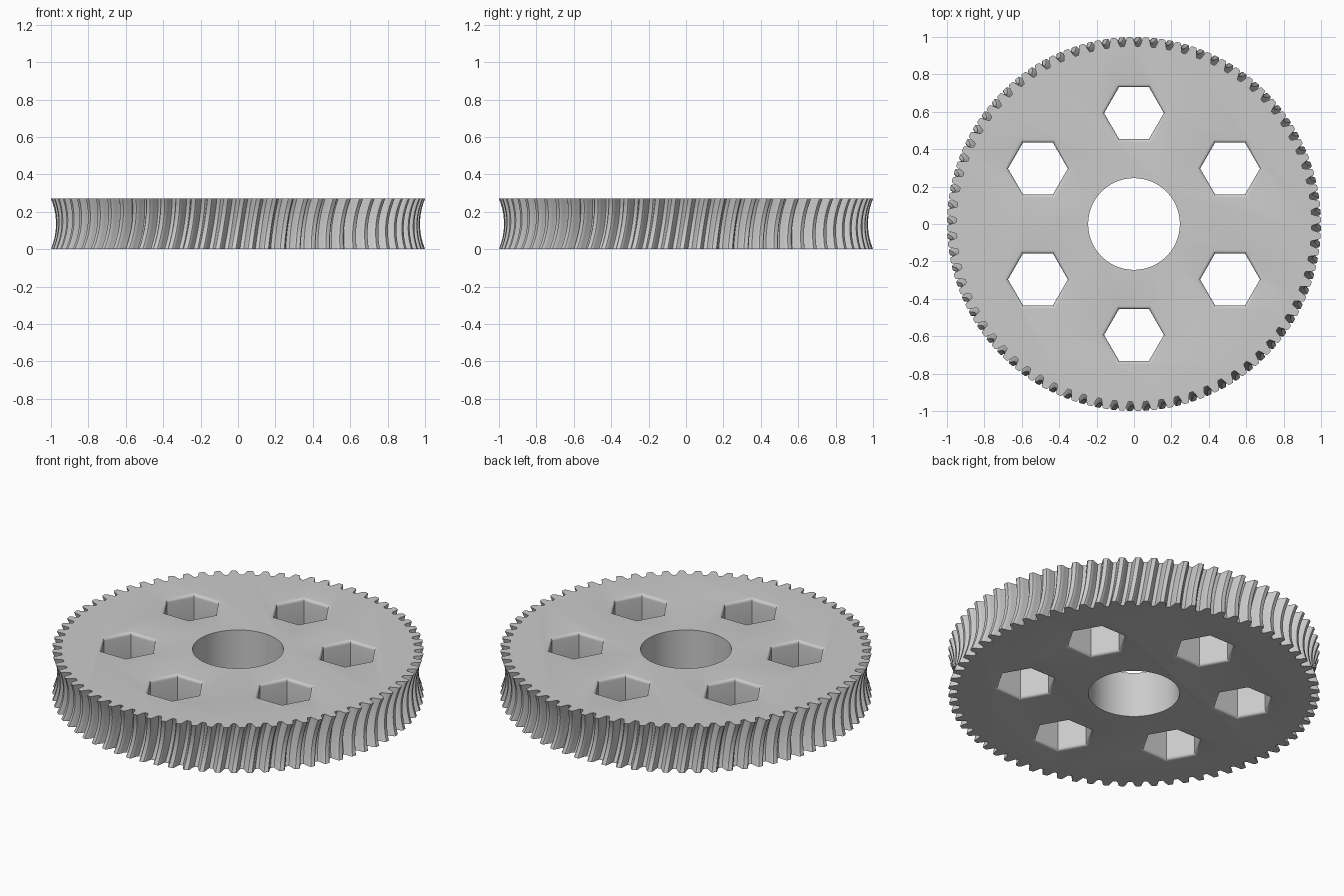
import bpy, bmesh, math
from math import sin, cos, pi

if "Cube" in bpy.data.objects:
    bpy.data.objects.remove(bpy.data.objects["Cube"])

HEIGHT, TEETH, LAYERS = 0.27, 72, 14
TWIST, SAG, DEPTH = 0.045, 0.027, 0.05
# Half tooth outline: fraction of the pitch, fraction of the tooth depth
HALF = [(-0.38, 0), (-0.31, 0.25), (-0.25, 0.6), (-0.19, 0.9), (-0.13, 1)]
TOOTH = HALF + [(-f, d) for f, d in reversed(HALF)]

steel = bpy.data.materials.new("Grey steel")
steel.use_nodes = True
GREY = (0.6, 0.6, 0.6, 1)
steel.diffuse_color = GREY
steel.node_tree.nodes["Principled BSDF"].inputs["Base Color"].default_value = GREY


def loft(name, rings):
    """Closed solid skinned through equal-length rings of points."""
    bm = bmesh.new()
    rows = [[bm.verts.new(p) for p in ring] for ring in rings]
    n = len(rows[0])
    for low, high in zip(rows, rows[1:]):
        for i in range(n):
            j = (i + 1) % n
            bm.faces.new((low[i], low[j], high[j], high[i]))
    bm.faces.new(rows[0][::-1])
    bm.faces.new(rows[-1])
    mesh = bpy.data.meshes.new(name)
    bm.to_mesh(mesh)
    bm.free()
    mesh.materials.append(steel)
    obj = bpy.data.objects.new(name, mesh)
    bpy.context.collection.objects.link(obj)
    return obj


def polygon(cx, cy, r, z, sides):
    return [(cx + r * cos(2 * pi * i / sides), cy + r * sin(2 * pi * i / sides), z)
            for i in range(sides)]


def toothed_ring(t):
    """Tooth outline at height fraction t: slanted and throated inward at mid height."""
    tip = 1 - SAG * (1 - (2 * t - 1) ** 2)
    ring = []
    for k in range(TEETH):
        for f, d in TOOTH:
            a = (k + f) * 2 * pi / TEETH + TWIST * (t - 0.5)
            r = tip - DEPTH * (1 - d)
            ring.append((r * cos(a), r * sin(a), t * HEIGHT))
    return ring


# Toothed wheel
wheel = loft("worm_wheel", [toothed_ring(i / LAYERS) for i in range(LAYERS + 1)])

# Round shaft bore
cutters = [loft("bore_cutter", [polygon(0, 0, 0.245, z, 96) for z in (-0.1, HEIGHT + 0.1)])]

# Six hexagonal holes with rounded rims
FILLET, STEPS = 0.018, 5
rim = []
for i in range(STEPS + 1):
    a = pi / 2 * i / STEPS
    rim.append((FILLET * (1 - sin(a)), FILLET * (1 - cos(a))))
sections = [(-0.05, FILLET)] + [(z, o) for o, z in rim]
sections += [(HEIGHT - z, o) for z, o in reversed(sections)]
for k in range(6):
    a = pi / 6 + k * pi / 3
    cutters.append(loft("hex_cutter", [
        polygon(0.593 * cos(a), 0.593 * sin(a), 0.16 + o / cos(pi / 6), z, 6)
        for z, o in sections]))

# Cut the holes and keep the finished mesh
for cutter in cutters:
    cutter.hide_render = True
    cut = wheel.modifiers.new("cut", 'BOOLEAN')
    cut.operation = 'DIFFERENCE'
    cut.solver = 'EXACT'
    cut.object = cutter
graph = bpy.context.evaluated_depsgraph_get()
finished = bpy.data.meshes.new_from_object(wheel.evaluated_get(graph))
wheel.modifiers.clear()
wheel.data = finished
for cutter in cutters:
    bpy.data.objects.remove(cutter)

bpy.ops.object.select_all(action='DESELECT')
wheel.select_set(True)
bpy.context.view_layer.objects.active = wheel
bpy.ops.object.shade_smooth_by_angle(angle=math.radians(35))
